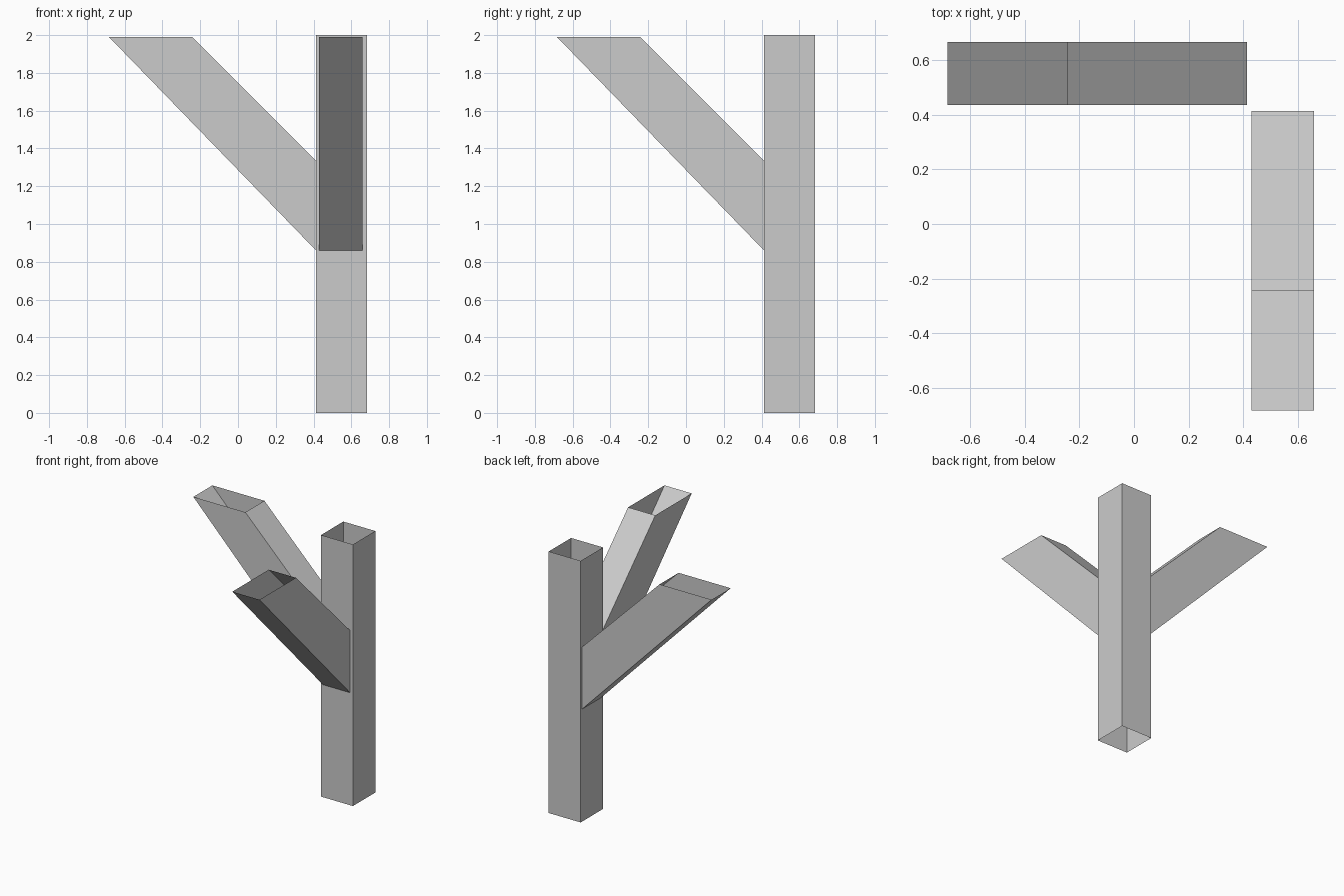
import bpy, bmesh

if "Cube" in bpy.data.objects:
    bpy.data.objects.remove(bpy.data.objects["Cube"])


def open_tube(name, ring_a, ring_b):
    """Four-sided tube of single-skin walls, open at both ends."""
    bm = bmesh.new()
    a = [bm.verts.new(p) for p in ring_a]
    b = [bm.verts.new(p) for p in ring_b]
    for i in range(4):
        j = (i + 1) % 4
        bm.faces.new((a[i], a[j], b[j], b[i]))
    # make the walls face away from the tube's axis
    bm.normal_update()
    mid = sum((v.co for v in bm.verts), a[0].co * 0) / 8
    for f in bm.faces:
        if f.normal.dot(f.calc_center_median() - mid) < 0:
            f.normal_flip()
    mesh = bpy.data.meshes.new(name)
    bm.to_mesh(mesh)
    bm.free()
    obj = bpy.data.objects.new(name, mesh)
    bpy.context.collection.objects.link(obj)


# Upright post
LO, HI = 0.413, 0.683
square = [(LO, LO), (HI, LO), (HI, HI), (LO, HI)]
open_tube("post", [(x, y, 0) for x, y in square], [(x, y, 2) for x, y in square])

# Diagonal braces: vertical cut against the post, level cut at the top
FOOT = [(LO, 0.86), (LO, 1.335)]
HEAD = [(-0.683, 1.99), (-0.243, 1.99)]


def brace(name, near, far, place):
    rings = [[place(lo, near), place(lo, far), place(hi, far), place(hi, near)]
             for lo, hi in (FOOT, HEAD)]
    open_tube(name, *rings)


brace("side_brace", 0.436, 0.666, lambda p, w: (p[0], w, p[1]))
brace("front_brace", 0.43, 0.66, lambda p, w: (w, p[0], p[1]))
